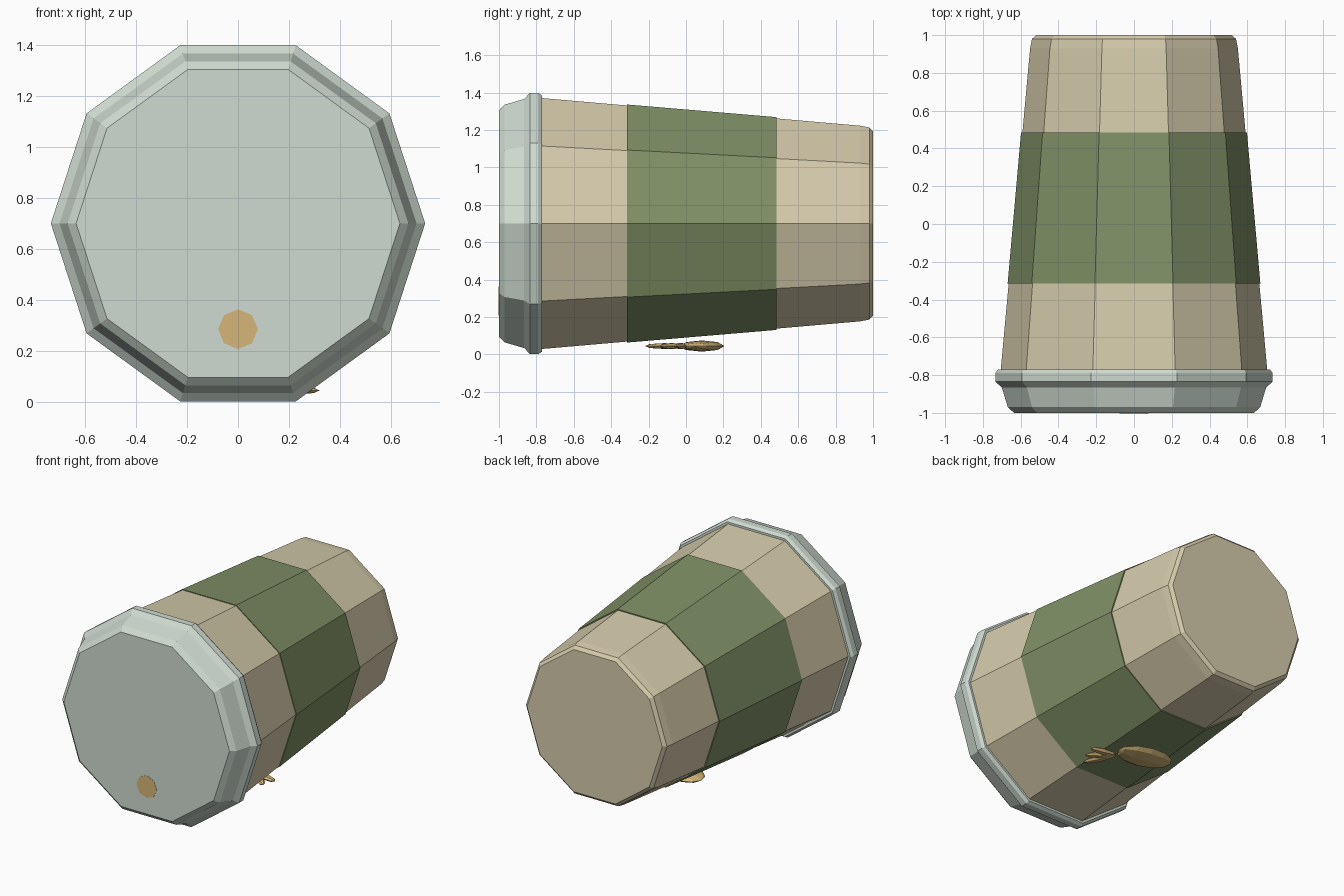
import bpy, bmesh, math
from mathutils import Matrix, Vector

if "Cube" in bpy.data.objects:
    bpy.data.objects.remove(bpy.data.objects["Cube"])

SIDES = 10
AXIS_Z = 0.7


def material(name, rgb):
    m = bpy.data.materials.new(name)
    m.use_nodes = True
    m.diffuse_color = (*rgb, 1)
    m.node_tree.nodes["Principled BSDF"].inputs["Base Color"].default_value = (*rgb, 1)
    return m


cream = material("cream paper", (0.67, 0.60, 0.41))
green = material("green sleeve", (0.216, 0.28, 0.133))
grey = material("pale grey plastic", (0.63, 0.71, 0.64))
amber = material("amber", (0.66, 0.47, 0.19))


def finish(name, bm, mat):
    bmesh.ops.recalc_face_normals(bm, faces=bm.faces)
    mesh = bpy.data.meshes.new(name)
    bm.to_mesh(mesh)
    bm.free()
    mesh.materials.append(mat)
    obj = bpy.data.objects.new(name, mesh)
    bpy.context.collection.objects.link(obj)
    return obj


def lathe(name, profile, mat, sides=SIDES, z=AXIS_Z):
    """Faceted solid along y from (y, radius) pairs, capped at both ends."""
    bm = bmesh.new()
    rings = []
    for y, r in profile:
        angles = [2 * math.pi * i / sides for i in range(sides)]
        rings.append([bm.verts.new((r * math.cos(a), y, z + r * math.sin(a))) for a in angles])
    for a, b in zip(rings, rings[1:]):
        for i in range(sides):
            j = (i + 1) % sides
            bm.faces.new((a[i], a[j], b[j], b[i]))
    bm.faces.new(rings[0])
    bm.faces.new(rings[-1])
    return finish(name, bm, mat)


def spindle(name, start, end, width, thick, mat, segs=8, rings=6):
    """Flattened low-poly ellipsoid lying between two points."""
    start, end = Vector(start), Vector(end)
    d = end - start
    bm = bmesh.new()
    bmesh.ops.create_uvsphere(bm, u_segments=segs, v_segments=rings, radius=0.5)
    turn = Matrix.Rotation(math.atan2(d.y, d.x), 4, 'Z')
    size = Matrix.Diagonal((d.length, width, thick, 1))
    pole_to_x = Matrix.Rotation(math.pi / 2, 4, 'Y')
    bm.transform(Matrix.Translation((start + end) / 2) @ turn @ size @ pole_to_x)
    return finish(name, bm, mat)


# Tapered cup with a rounded base
lathe("cup_body", [(-0.79, 0.707), (0.93, 0.55), (0.98, 0.54), (1.0, 0.518)], cream)

# Sleeve wrapped around the middle
lathe("cup_sleeve", [(-0.315, 0.669), (0.485, 0.598)], green)

# Stepped lid with a wide rim
lathe("lid", [(-1.0, 0.635), (-0.97, 0.668), (-0.865, 0.70), (-0.835, 0.734),
              (-0.79, 0.734), (-0.77, 0.72)], grey)

# Drinking opening on the lid
lathe("sip_opening", [(-1.002, 0.078), (-0.998, 0.078)], amber, sides=8, z=0.285)

# Loose bean and its sprig of small leaves underneath
spindle("bean", (-0.20, 0.12, 0.045), (0.17, 0.05, 0.045), 0.24, 0.06, amber)
stem = Vector((0.14, -0.01, 0.045))
for i, tip in enumerate([(0.24, -0.22), (0.29, -0.14), (0.32, -0.05)]):
    spindle(f"leaf_{i + 1}", stem, (*tip, 0.045), 0.06, 0.035, amber, segs=6, rings=4)
